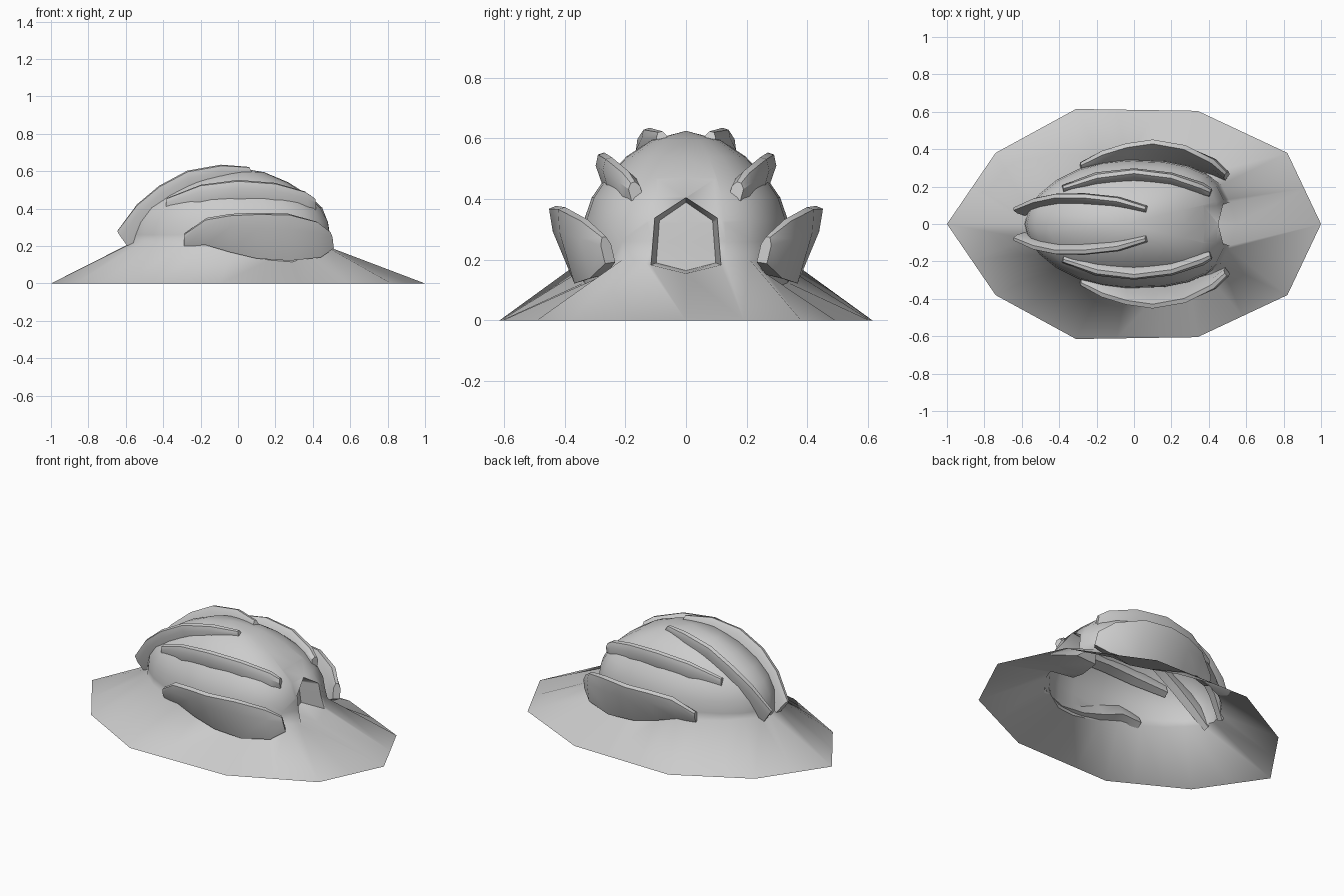
import bpy, bmesh
from math import cos, sin, pi
from mathutils import Vector

if "Cube" in bpy.data.objects:
    bpy.data.objects.remove(bpy.data.objects["Cube"])


def finish(name, bm, angle):
    bmesh.ops.recalc_face_normals(bm, faces=bm.faces)
    me = bpy.data.meshes.new(name)
    bm.to_mesh(me)
    bm.free()
    ob = bpy.data.objects.new(name, me)
    bpy.context.collection.objects.link(ob)
    bpy.context.view_layer.objects.active = ob
    for o in bpy.context.selected_objects:
        o.select_set(False)
    ob.select_set(True)
    bpy.ops.object.shade_smooth_by_angle(angle=angle)
    return ob


def loft(bm, rings):
    for a, b in zip(rings, rings[1:]):
        n = len(a)
        for i in range(n):
            j = (i + 1) % n
            bm.faces.new((a[i], a[j], b[j], b[i]))


def sample(keys, t):
    """Piecewise linear lookup: keys are (angle, value...)."""
    for a, b in zip(keys, keys[1:]):
        if t <= b[0]:
            return Vector(a[1:]).lerp(Vector(b[1:]), (t - a[0]) / (b[0] - a[0]))


# Body: ten-sided sloping skirt flowing into an egg-shaped shell, blunt toward +x
ground = [(0, 1, 0), (30, .82, .38), (60, .34, .605), (105, -.31, .615),
          (150, -.74, .38), (180, -1, 0)]
seam = [(0, .155, .06), (15, .187, .02), (30, .2, .02), (45, .15, 0), (60, .115, 0), (75, .125, 0),
        (105, .205, 0), (150, .225, 0), (180, .21, 0)]      # angle, height, push in x
profile = [(1, None), (.995, .26), (.975, .33), (.9, .405), (.77, .47), (.57, .54), (.33, .595)]
SEG = 24
bm = bmesh.new()
rings = []
for level in [None] + profile:
    ring = []
    for i in range(SEG):
        deg = 360 * i / SEG
        flip = -1 if deg > 180 else 1
        t = min(deg, 360 - deg)
        if level is None:
            x, y = sample(ground, t)
            z = 0
        else:
            s, z = level
            c, d = cos(pi * t / 180), abs(sin(pi * t / 180))
            n = 2.8 if c > 0 else 1.85
            x = -.04 + s * .545 * abs(c) ** (2 / n) * (1 if c > 0 else -1)
            y = s * .345 * d ** (2 / n)
            if z is None:
                h, push = (sample(seam, t) if t else Vector(seam[0][1:]))
                z, x = h, x + push * .75
        ring.append(bm.verts.new((x, y * flip, z)))
    rings.append(ring)
loft(bm, rings)
top = bm.verts.new((-.04, 0, .625))
for i in range(SEG):
    bm.faces.new((rings[-1][i], rings[-1][(i + 1) % SEG], top))


# Pointed doorway marked out on the blunt end, then pushed in as a recess
def front_faces():
    return [f for f in bm.faces if .38 < f.calc_center_median().x < .56
            and f.calc_center_median().z > .16 and abs(f.calc_center_median().y) < .2]


for s in (-1, 1):
    for co, no in (((0, s * .13, 0), (0, 1, .08 * s)), ((0, 0, .405), (0, s * .065, .1))):
        front = front_faces()
        geom = list({e for f in front for e in f.edges} | {v for f in front for v in f.verts}) + front
        bmesh.ops.bisect_plane(bm, geom=geom, plane_co=co, plane_no=no)
door = []
for f in front_faces():
    c = f.calc_center_median()
    if abs(c.y) < .13 - .08 * c.z and c.z < .405 - .65 * abs(c.y):
        door.append(f)
new = bmesh.ops.extrude_face_region(bm, geom=door)["geom"]
bmesh.ops.delete(bm, geom=[f for f in door if f.is_valid], context='FACES')
for v in new:
    if isinstance(v, bmesh.types.BMVert):
        v.co = (.36 + .3 * (v.co.x - .5), v.co.y * .85, .25 + (v.co.z - .25) * .9)
finish("body", bm, 0.95)


# Curved plates: (outer edge point, inner edge point) per station
def plate(name, stations, thick_in, thick_out):
    st = [(Vector(a), Vector(b)) for a, b in stations]
    bm = bmesh.new()
    rings = []
    for i, (o, n) in enumerate(st):
        p, q = st[max(i - 1, 0)], st[min(i + 1, len(st) - 1)]
        along = (q[0] + q[1]) - (p[0] + p[1])
        side = along.cross(o - n).normalized()
        mid = o.lerp(n, .3)
        k = .7 if i in (0, len(st) - 1) else 1
        a, b = side * thick_in * k / 2, side * thick_out * k / 2
        rings.append([bm.verts.new(v) for v in (n - a, mid - a, o - b, o + b, mid + a, n + a)])
    loft(bm, rings)
    bm.faces.new(rings[0])
    bm.faces.new(rings[-1])
    ob = finish(name, bm, 0.6)
    m = ob.modifiers.new("mirror", 'MIRROR')
    m.use_axis = (False, True, False)


plate("lower_plates", [
    ((-.285, .32, .265), (-.285, .29, .205)),
    ((-.17, .38, .345), (-.17, .315, .22)),
    ((-.04, .42, .367), (-.04, .335, .18)),
    ((.1, .44, .373), (.1, .345, .145)),
    ((.27, .41, .37), (.27, .34, .13)),
    ((.42, .335, .33), (.43, .29, .145)),
    ((.49, .27, .275), (.5, .25, .19))], .06, .025)
plate("middle_plates", [
    ((-.38, .195, .455), (-.38, .17, .385)),
    ((-.2, .255, .525), (-.2, .23, .43)),
    ((0, .28, .55), (0, .245, .45)),
    ((.2, .255, .535), (.2, .225, .43)),
    ((.36, .2, .49), (.37, .175, .395)),
    ((.41, .175, .455), (.41, .16, .4))], .06, .022)
plate("upper_plates", [
    ((-.645, .08, .28), (-.58, .06, .19)),
    ((-.54, .125, .42), (-.49, .095, .31)),
    ((-.42, .15, .52), (-.39, .115, .41)),
    ((-.27, .15, .6), (-.26, .12, .5)),
    ((-.09, .13, .632), (-.09, .105, .55)),
    ((.06, .085, .622), (.08, .07, .57))], .05, .022)
